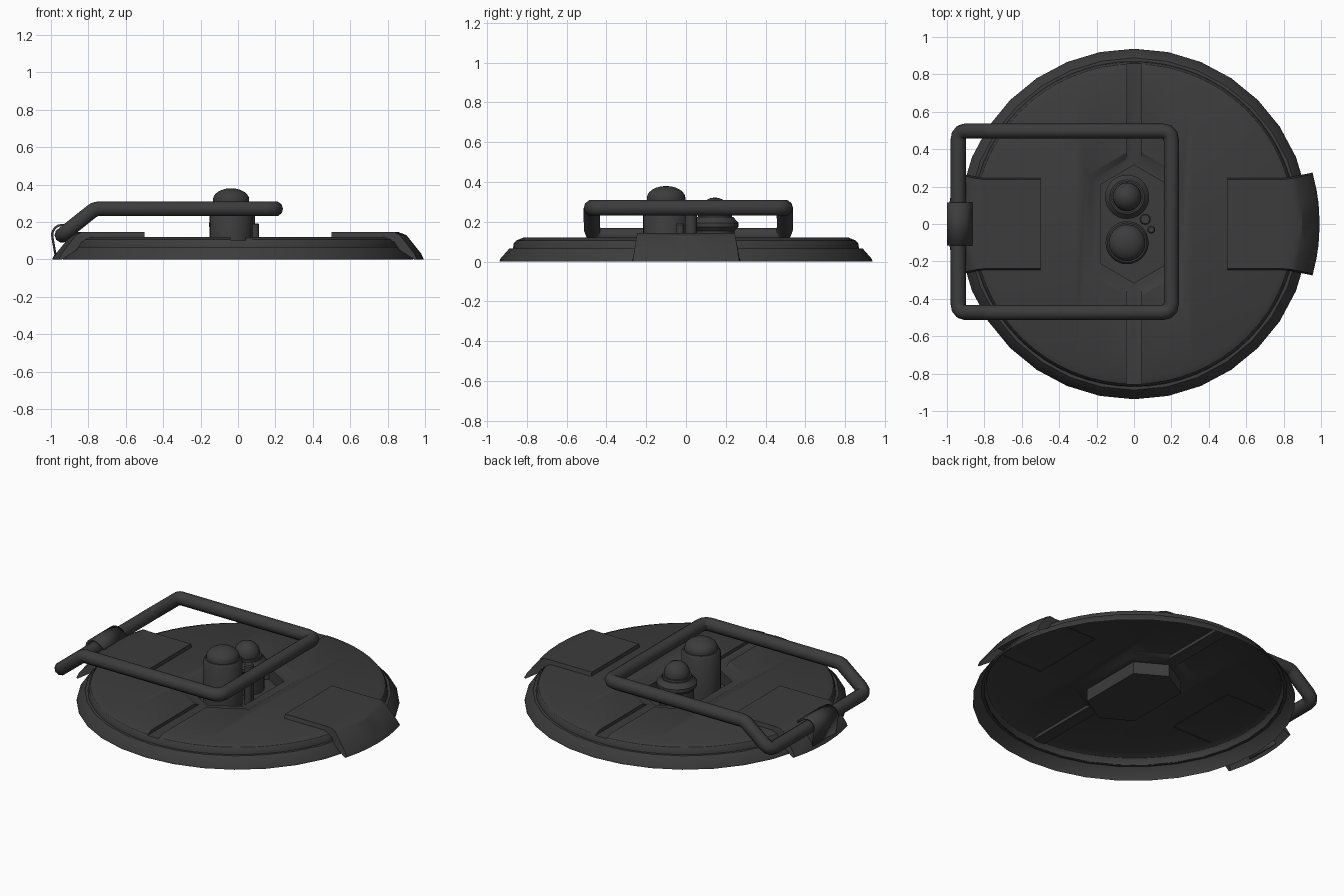
import bpy, bmesh
from math import sin, cos, pi, sqrt, radians
from mathutils import Vector

if "Cube" in bpy.data.objects:
    bpy.data.objects.remove(bpy.data.objects["Cube"])

dark = bpy.data.materials.new("dark_grey")
dark.diffuse_color = (0.045, 0.045, 0.045, 1)
dark.use_nodes = True
dark.node_tree.nodes["Principled BSDF"].inputs["Base Color"].default_value = dark.diffuse_color


def finish(ob, angle=35):
    ob.data.materials.clear()
    ob.data.materials.append(dark)
    bpy.ops.object.select_all(action='DESELECT')
    ob.select_set(True)
    bpy.context.view_layer.objects.active = ob
    bpy.ops.object.shade_smooth_by_angle(angle=radians(angle))
    return ob


def loft(name, rows, closed=True, caps=(False, False), skip=()):
    """Skin rows of points; skip holds (row, column) faces left open."""
    bm = bmesh.new()
    vs = [[bm.verts.new(p) for p in r] for r in rows]
    n = len(rows[0])
    for i in range(len(rows) - 1):
        for j in range(n if closed else n - 1):
            if (i, j) not in skip:
                k = (j + 1) % n
                bm.faces.new((vs[i][j], vs[i][k], vs[i + 1][k], vs[i + 1][j]))
    for use, r in zip(caps, (vs[0], vs[-1])):
        if use:
            bm.faces.new(r)
    bmesh.ops.recalc_face_normals(bm, faces=bm.faces)
    me = bpy.data.meshes.new(name)
    bm.to_mesh(me)
    bm.free()
    ob = bpy.data.objects.new(name, me)
    bpy.context.collection.objects.link(ob)
    return ob


def lathe(name, profile, n, x=0, y=0, caps=(False, False)):
    rows = [[(x + r * cos(2 * pi * i / n), y + r * sin(2 * pi * i / n), z) for i in range(n)]
            for r, z in profile]
    return loft(name, rows, caps=caps)


def dome(r, z, h, steps=6):
    return [(r * cos(a), z + h * sin(a)) for a in [pi / 2 * i / steps * 0.97 for i in range(steps + 1)]]


# Low outer rim, open underneath
finish(lathe("outer_rim", [(0.937, 0), (0.935, 0.012), (0.888, 0.066), (0.868, 0.066)], 32))

# Top plate, with a groove and a stepped hexagonal recess cut in
plate = lathe("top_plate", [(0.87, 0), (0.87, 0.064), (0.866, 0.09), (0.855, 0.106), (0.82, 0.12)],
              64, caps=(True, True))


def hexagon(w, y, apex, z):
    return [(w, -y, z), (w, y, z), (0, apex, z), (-w, y, z), (-w, -y, z), (0, -apex, z)]


hex_cut = loft("hex_cutter", [hexagon(0.18, 0.21, 0.315, 0.02), hexagon(0.18, 0.21, 0.315, 0.098),
                              hexagon(0.225, 0.237, 0.365, 0.1), hexagon(0.26, 0.255, 0.405, 0.12),
                              hexagon(0.26, 0.255, 0.405, 0.2)], caps=(True, True))
groove_cut = loft("groove_cutter", [[(x, s, z) for x, z in ((-0.04, 0.1), (0.04, 0.1), (0.04, 0.2), (-0.04, 0.2))]
                                    for s in (-1, 1)], caps=(True, True))
for c in (hex_cut, groove_cut):
    c.hide_render = True
    m = plate.modifiers.new("cut", 'BOOLEAN')
    m.object, m.operation, m.solver = c, 'DIFFERENCE', 'EXACT'
dg = bpy.context.evaluated_depsgraph_get()
plate.data = bpy.data.meshes.new_from_object(plate.evaluated_get(dg))
plate.modifiers.clear()
for c in (hex_cut, groove_cut):
    bpy.data.objects.remove(c)
bm = bmesh.new()
bm.from_mesh(plate.data)
low = [f for f in bm.faces if f.calc_center_median().z < 0.001 or
       all(v.co.z < 0.066 and v.co.xy.length > 0.8 for v in f.verts)]
bmesh.ops.delete(bm, geom=low, context='FACES')
bm.to_mesh(plate.data)
bm.free()
finish(plate, 30)

# Side tabs folding down over the rim (left one has an opening for the clip)
stations = [(0.5, 0.145, 0.238, 0.115, 0), (0.8, 0.145, 0.238, 0.115, 0), (0.86, 0.145, 0.243, 0.09, 0.6),
            (0.9, 0.13, 0.248, 0.05, 1), (0.98, 0.03, 0.264, 0, 1), (0.993, 0, 0.268, 0, 1)]


def tab(name, side, skip):
    rows = []
    for x, z, w, zb, bend in stations:
        ys = [-w - 0.008, -w, -0.18, -0.11, 0, 0.11, 0.18, w, w + 0.008]
        rows.append([(side * (x + bend * (sqrt(x * x - y * y) - x)), y, zb if i in (0, 8) else z)
                     for i, y in enumerate(ys)])
    ob = loft(name, rows, closed=False, skip=skip)
    bm = bmesh.new()
    bm.from_mesh(ob.data)
    bm.verts.ensure_lookup_table()
    bm.faces.new([bm.verts[i] for i in range(9)])
    bmesh.ops.recalc_face_normals(bm, faces=bm.faces)
    bm.to_mesh(ob.data)
    bm.free()
    finish(ob, 30)


tab("right_tab", 1, ())
tab("left_tab", -1, ((3, 3), (3, 4)))

# Clip wrapped over the handle hinge bar
arc = [(-0.94 + 0.054 * cos(a), 0.13 + 0.054 * sin(a)) for a in [radians(50 + 21 * i) for i in range(8)]]
path = [(-0.868, 0.145)] + arc + [(-0.975, 0.02)]
clip = loft("hinge_clip", [[(x, y, z) for x, z in path] for y in (-0.115, 0.115)], closed=False)
m = clip.modifiers.new("thickness", 'SOLIDIFY')
m.thickness, m.offset = 0.012, 0
finish(clip)

# Bent-tube handle
y0, y1 = -0.473, 0.497
corners = [((0.2, y0, 0.27), 0.05), ((0.2, y1, 0.27), 0.05), ((-0.765, y1, 0.27), 0.02),
           ((-0.94, y1, 0.13), 0.05), ((-0.94, y0, 0.13), 0.05), ((-0.765, y0, 0.27), 0.02)]
pts = []
for i, (p, d) in enumerate(corners):
    p = Vector(p)
    a = p + (Vector(corners[i - 1][0]) - p).normalized() * d
    b = p + (Vector(corners[(i + 1) % 6][0]) - p).normalized() * d
    pts += [a * (1 - t) ** 2 + p * 2 * t * (1 - t) + b * t * t for t in (0, 0.33, 0.67, 1)]
cu = bpy.data.curves.new("handle", 'CURVE')
cu.dimensions = '3D'
cu.bevel_depth, cu.bevel_resolution = 0.041, 3
sp = cu.splines.new('POLY')
sp.points.add(len(pts) - 1)
for q, p in zip(sp.points, pts):
    q.co = (*p, 1)
sp.use_cyclic_u = True
handle = bpy.data.objects.new("handle", cu)
bpy.context.collection.objects.link(handle)
bpy.ops.object.select_all(action='DESELECT')
handle.select_set(True)
bpy.context.view_layer.objects.active = handle
bpy.ops.object.convert(target='MESH')
finish(bpy.context.view_layer.objects.active, 50)

# Posts standing in the recess
cap = (False, True)
finish(lathe("tall_post", [(0.115, 0.02), (0.115, 0.295), (0.105, 0.31), (0.097, 0.31)]
             + dome(0.097, 0.32, 0.06), 32, -0.037, -0.1, cap))
finish(lathe("short_post", [(0.1, 0.02), (0.1, 0.155), (0.118, 0.175), (0.118, 0.195), (0.092, 0.225),
                            (0.085, 0.225), (0.085, 0.24), (0.076, 0.24)]
             + dome(0.076, 0.25, 0.072), 32, -0.037, 0.145, cap))
finish(lathe("pin_large", [(0.03, 0.02), (0.03, 0.24), (0.024, 0.248)], 16, 0.06, 0.025, cap))
finish(lathe("pin_small", [(0.021, 0.02), (0.021, 0.185), (0.015, 0.193)], 16, 0.092, -0.03, cap))
